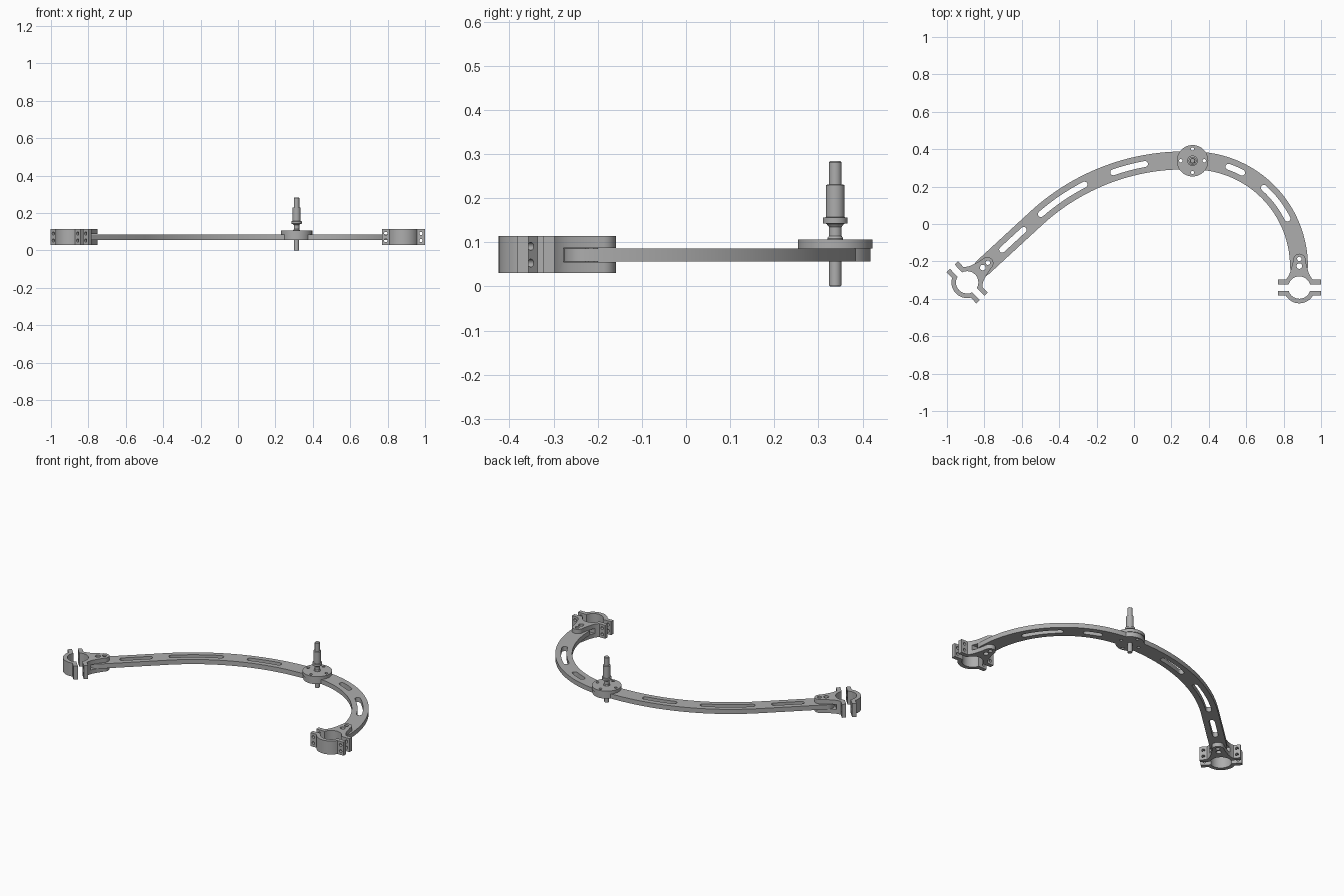
import bpy, bmesh
from math import sin, cos, radians, pi
from mathutils import Vector, Matrix

if "Cube" in bpy.data.objects:
    bpy.data.objects.remove(bpy.data.objects["Cube"])

metal = bpy.data.materials.new("grey_metal")
metal.use_nodes = True
metal.diffuse_color = (0.42, 0.42, 0.42, 1)
metal.node_tree.nodes["Principled BSDF"].inputs["Base Color"].default_value = metal.diffuse_color

ARM_LOW, ARM_TOP = 0.057, 0.086
CLAMP_LOW, CLAMP_TOP = 0.03, 0.114
HUB = Vector((0.313, 0.338))


def arc(centre, radius, start, end, steps=24):
    """Points along an arc, angles in degrees."""
    angles = [radians(start + (end - start) * i / steps) for i in range(steps + 1)]
    return [Vector((centre[0] + radius * cos(a), centre[1] + radius * sin(a))) for a in angles]


def circle(centre, radius, steps=24):
    return arc(centre, radius, 0, 360, steps)[:-1]


def ribbon(path, half):
    """Outline of constant width around a path, with round ends."""
    left, right = [], []
    for i, p in enumerate(path):
        d = (path[min(i + 1, len(path) - 1)] - path[max(i - 1, 0)]).normalized()
        n = Vector((-d.y, d.x)) * half
        left.append(p + n)
        right.append(p - n)

    def cap(p, side):
        return [p + Matrix.Rotation(-pi * k / 10, 2) @ (side - p) for k in range(1, 10)]
    return left + cap(path[-1], left[-1]) + right[::-1] + cap(path[0], right[0])


def plate(name, outline, low, top, matrix=None):
    """Extrude a flat outline from low to top."""
    bm = bmesh.new()
    face = bm.faces.new([bm.verts.new((p[0], p[1], low)) for p in outline])
    side = bmesh.ops.extrude_face_region(bm, geom=[face])["geom"]
    bmesh.ops.translate(bm, vec=(0, 0, top - low),
                        verts=[v for v in side if isinstance(v, bmesh.types.BMVert)])
    bmesh.ops.recalc_face_normals(bm, faces=bm.faces)
    if matrix:
        bm.transform(matrix)
    mesh = bpy.data.meshes.new(name)
    bm.to_mesh(mesh)
    bm.free()
    mesh.materials.append(metal)
    obj = bpy.data.objects.new(name, mesh)
    bpy.context.collection.objects.link(obj)
    return obj


def combine(obj, others, operation="DIFFERENCE"):
    """Apply booleans and remove the helper objects."""
    bpy.context.view_layer.objects.active = obj
    for other in others:
        other.hide_render = True
        mod = obj.modifiers.new("cut", "BOOLEAN")
        mod.operation, mod.solver, mod.object = operation, "EXACT", other
        bpy.ops.object.modifier_apply(modifier=mod.name)
        bpy.data.objects.remove(other)


def smooth(obj):
    bpy.ops.object.select_all(action="DESELECT")
    obj.select_set(True)
    bpy.context.view_layer.objects.active = obj
    bpy.ops.object.shade_smooth_by_angle(angle=radians(30))


def drill(centre, radius, matrix=None):
    return plate("drill", circle(centre, radius), -0.1, 0.3, matrix)


# Clamp placements: local +y points along the arm
clamp_places = {
    "left": Matrix.Translation((0.884, -0.34, 0)),
    "right": Matrix.Translation((-0.892, -0.312, 0)) @ Matrix.Rotation(radians(-46.5), 4, "Z"),
}
PIN_HOLES = [((0, 0.115), 0.015), ((0, 0.153), 0.012)]

# Curved arm: straight run, wide arc, tight arc
wide, wide_r = (0.27, -0.83), 1.17
tight, tight_r = (0.315, -0.228), 0.567
foot = (clamp_places["right"] @ Vector((0, 0.115, 0))).to_2d()
bend = arc(wide, wide_r, 133, 88, 40)
path = [foot] + bend + arc(tight, tight_r, 88, 0, 40)
arm = plate("curved_arm", ribbon(path, 0.048), ARM_LOW, ARM_TOP)
combine(arm, [plate("pad", circle(HUB, 0.08, 48), ARM_LOW, ARM_TOP)], "UNION")

# Lightening slots and pin holes
slots = [[foot.lerp(bend[0], 0.37), foot.lerp(bend[0], 0.78)],
         arc(wide, wide_r, 131, 117.2), arc(wide, wide_r, 109, 100.4),
         arc(tight, tight_r, 70.4, 62.4), arc(tight, tight_r, 48, 27)]
cutters = [plate("slot", ribbon(s, 0.016), -0.1, 0.3) for s in slots]
cutters += [drill(c, r, m) for m in clamp_places.values() for c, r in PIN_HOLES]
hub_holes = [HUB + Vector((cos(k * pi / 2), sin(k * pi / 2))) * 0.063 for k in range(4)]
cutters += [drill(h, 0.009) for h in hub_holes]
combine(arm, cutters)
smooth(arm)

# Hub flange
flange = plate("hub_flange", circle(HUB, 0.084, 64), ARM_TOP, 0.106)
combine(flange, [drill(h, 0.009) for h in hub_holes])
smooth(flange)

# Turned spindle
profile = [(0, 0), (0.012, 0), (0.014, 0.003), (0.014, 0.106), (0.018, 0.106), (0.018, 0.109),
           (0.0145, 0.114), (0.0145, 0.135), (0.02, 0.142), (0.028, 0.143), (0.028, 0.156),
           (0.021, 0.157), (0.021, 0.23), (0.0145, 0.231), (0.0145, 0.281), (0.012, 0.284), (0, 0.284)]
bm = bmesh.new()
verts = [bm.verts.new((r, 0, z)) for r, z in profile]
edges = [bm.edges.new(pair) for pair in zip(verts, verts[1:])]
bmesh.ops.spin(bm, geom=verts + edges, cent=(0, 0, 0), axis=(0, 0, 1), angle=2 * pi, steps=32)
bmesh.ops.remove_doubles(bm, verts=bm.verts, dist=0.0001)
bmesh.ops.recalc_face_normals(bm, faces=bm.faces)
bm.transform(Matrix.Translation(HUB.to_3d()))
mesh = bpy.data.meshes.new("spindle")
bm.to_mesh(mesh)
bm.free()
mesh.materials.append(metal)
spindle = bpy.data.objects.new("spindle", mesh)
bpy.context.collection.objects.link(spindle)
smooth(spindle)

# Split ring clamps
GAP, EAR, WIDE, BORE, RING = 0.017, 0.042, 0.115, 0.06, 0.084
flare = [(0.074, EAR), (0.066, 0.05), (0.057, 0.064), (0.049, 0.082), (0.041, 0.11), (0.035, 0.135)]
for side, place in clamp_places.items():
    # Inner jaw with forked tongue
    half = [(WIDE, GAP), (WIDE, EAR)] + flare
    outline = half + arc((0, 0.148), 0.033, 10, 170, 16) + [(-x, y) for x, y in half[::-1]]
    jaw = plate(side + "_inner_jaw", outline, CLAMP_LOW, CLAMP_TOP)
    fork = plate("fork", [(-0.2, 0.054 + 0.009), (0.2, 0.063), (0.2, 0.3), (-0.2, 0.3)],
                 ARM_LOW - 0.001, ARM_TOP + 0.001)
    bore = drill((0, 0), BORE)
    combine(jaw, [fork, bore] + [drill(c, r) for c, r in PIN_HOLES])

    # Outer jaw: half ring with ears
    lower = [(WIDE, -GAP), (-WIDE, -GAP), (-WIDE, -EAR)]
    outer = plate(side + "_outer_jaw", lower + arc((0, 0), RING, 210, 330, 32) + [(WIDE, -EAR)],
                  CLAMP_LOW, CLAMP_TOP)
    combine(outer, [drill((0, 0), BORE)])

    # Bolt holes through the ears
    for part in (jaw, outer):
        turn = Matrix.Rotation(pi / 2, 4, "X")
        combine(part, [drill((x, z), 0.009, Matrix.Translation((0, 0.1, 0)) @ turn)
                       for x in (-0.094, 0.094) for z in (0.053, 0.091)])
        part.data.transform(place)
        smooth(part)
